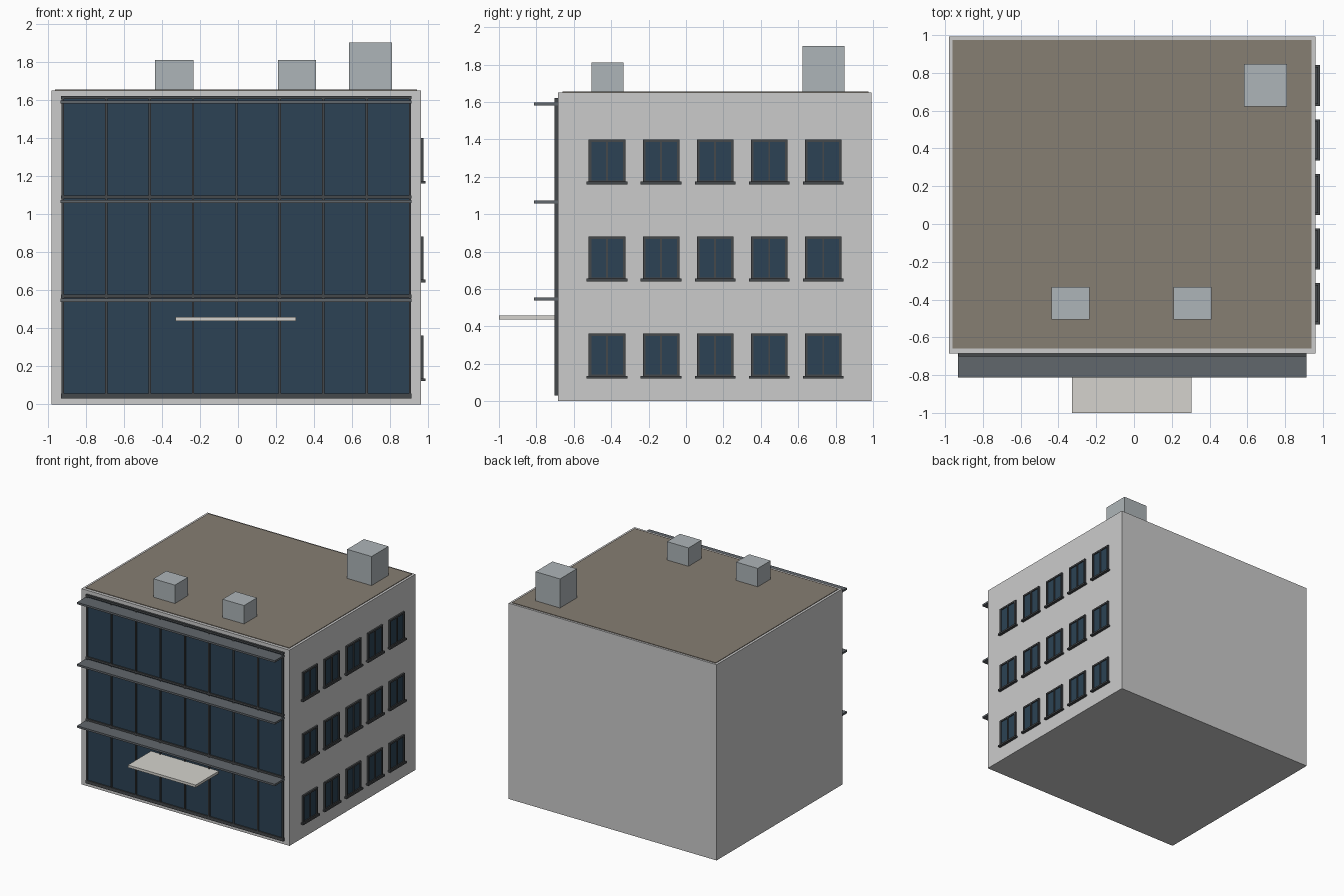
import bpy, bmesh

if "Cube" in bpy.data.objects:
    bpy.data.objects.remove(bpy.data.objects["Cube"])


def material(name, r, g, b):
    m = bpy.data.materials.new(name)
    m.diffuse_color = (r, g, b, 1)
    m.use_nodes = True
    m.node_tree.nodes["Principled BSDF"].inputs["Base Color"].default_value = m.diffuse_color
    return m


WALL = material("wall_grey", 0.62, 0.63, 0.64)
TRIM = material("pale_trim", 0.66, 0.65, 0.61)
ROOF = material("roof_brown", 0.24, 0.21, 0.17)
GLASS = material("blue_glass", 0.025, 0.055, 0.09)
FRAME = material("dark_frame", 0.06, 0.065, 0.07)
LEDGE = material("ledge_grey", 0.12, 0.135, 0.15)
METAL = material("unit_grey", 0.42, 0.46, 0.48)


def boxes(name, specs, mat):
    """One object from boxes given as (x0, x1, y0, y1, z0, z1)."""
    bm = bmesh.new()
    for x0, x1, y0, y1, z0, z1 in specs:
        for v in bmesh.ops.create_cube(bm, size=1)["verts"]:
            v.co = (x1 if v.co.x > 0 else x0,
                    y1 if v.co.y > 0 else y0,
                    z1 if v.co.z > 0 else z0)
    mesh = bpy.data.meshes.new(name)
    bm.to_mesh(mesh)
    bm.free()
    mesh.materials.append(mat)
    obj = bpy.data.objects.new(name, mesh)
    bpy.context.collection.objects.link(obj)
    return obj


# Main block and roof deck
boxes("building_body", [(-0.98, 0.96, -0.685, 0.992, 0, 1.65)], WALL)
boxes("roof_deck", [(-0.96, 0.94, -0.66, 0.975, 1.645, 1.655)], ROOF)

# Parapet: frame extruded from an inset rectangle
bm = bmesh.new()
rect = [(-0.985, -0.69), (0.965, -0.69), (0.965, 0.997), (-0.985, 0.997)]
face = bm.faces.new([bm.verts.new((x, y, 1.647)) for x, y in rect])
ring = bmesh.ops.inset_region(bm, faces=[face], thickness=0.031)["faces"]
bmesh.ops.delete(bm, geom=[face], context="FACES_ONLY")
top = bmesh.ops.extrude_face_region(bm, geom=ring, use_keep_orig=True)["geom"]
bmesh.ops.translate(bm, vec=(0, 0, 0.058),
                    verts=[g for g in top if isinstance(g, bmesh.types.BMVert)])
bmesh.ops.recalc_face_normals(bm, faces=bm.faces)
mesh = bpy.data.meshes.new("parapet")
bm.to_mesh(mesh)
bm.free()
mesh.materials.append(TRIM)
bpy.context.collection.objects.link(bpy.data.objects.new("parapet", mesh))

# Rooftop units
boxes("roof_unit_left", [(-0.436, -0.235, -0.505, -0.333, 1.65, 1.81)], METAL)
boxes("roof_unit_right", [(0.21, 0.41, -0.505, -0.333, 1.65, 1.81)], METAL)
boxes("stair_housing", [(0.582, 0.81, 0.622, 0.847, 1.65, 1.90)], METAL)

# Glazed front with mullions, rails and sunshade ledges
boxes("front_glass", [(-0.92, 0.906, -0.692, -0.68, 0.04, 1.61)], GLASS)
boxes("front_mullions",
      [(x - 0.006, x + 0.006, -0.702, -0.68, 0.03, 1.62)
       for x in (-0.92 + 0.228 * i for i in range(9))], FRAME)
boxes("front_rails",
      [(-0.93, 0.912, -0.702, -0.68, z0, z1)
       for z0, z1 in ((0.03, 0.056), (0.56, 0.576), (1.082, 1.098), (1.604, 1.62))], FRAME)
boxes("sunshade_ledges",
      [(-0.933, 0.912, -0.812, -0.68, z - 0.008, z + 0.008)
       for z in (0.547, 1.066, 1.588)], LEDGE)

# Entrance canopy
boxes("entrance_canopy", [(-0.327, 0.305, -1.0, -0.68, 0.437, 0.458)], TRIM)

# Right-hand windows: pane, frame with centre bar, and sill
panes, frames, sills = [], [], []
for z in (0.128, 0.647, 1.166):
    for i in range(5):
        y = -0.422 + 0.289 * i
        y0, y1, z1 = y - 0.098, y + 0.098, z + 0.234
        panes.append((0.95, 0.966, y0 + 0.005, y1 - 0.005, z + 0.005, z1 - 0.005))
        frames += [(0.95, 0.974, y0, y0 + 0.014, z, z1),
                   (0.95, 0.974, y1 - 0.014, y1, z, z1),
                   (0.95, 0.974, y - 0.005, y + 0.005, z, z1),
                   (0.95, 0.974, y0, y1, z1 - 0.014, z1),
                   (0.95, 0.974, y0, y1, z, z + 0.014)]
        sills.append((0.95, 0.984, y - 0.109, y + 0.109, z - 0.006, z + 0.008))
boxes("window_panes", panes, GLASS)
boxes("window_frames", frames, FRAME)
boxes("window_sills", sills, FRAME)
